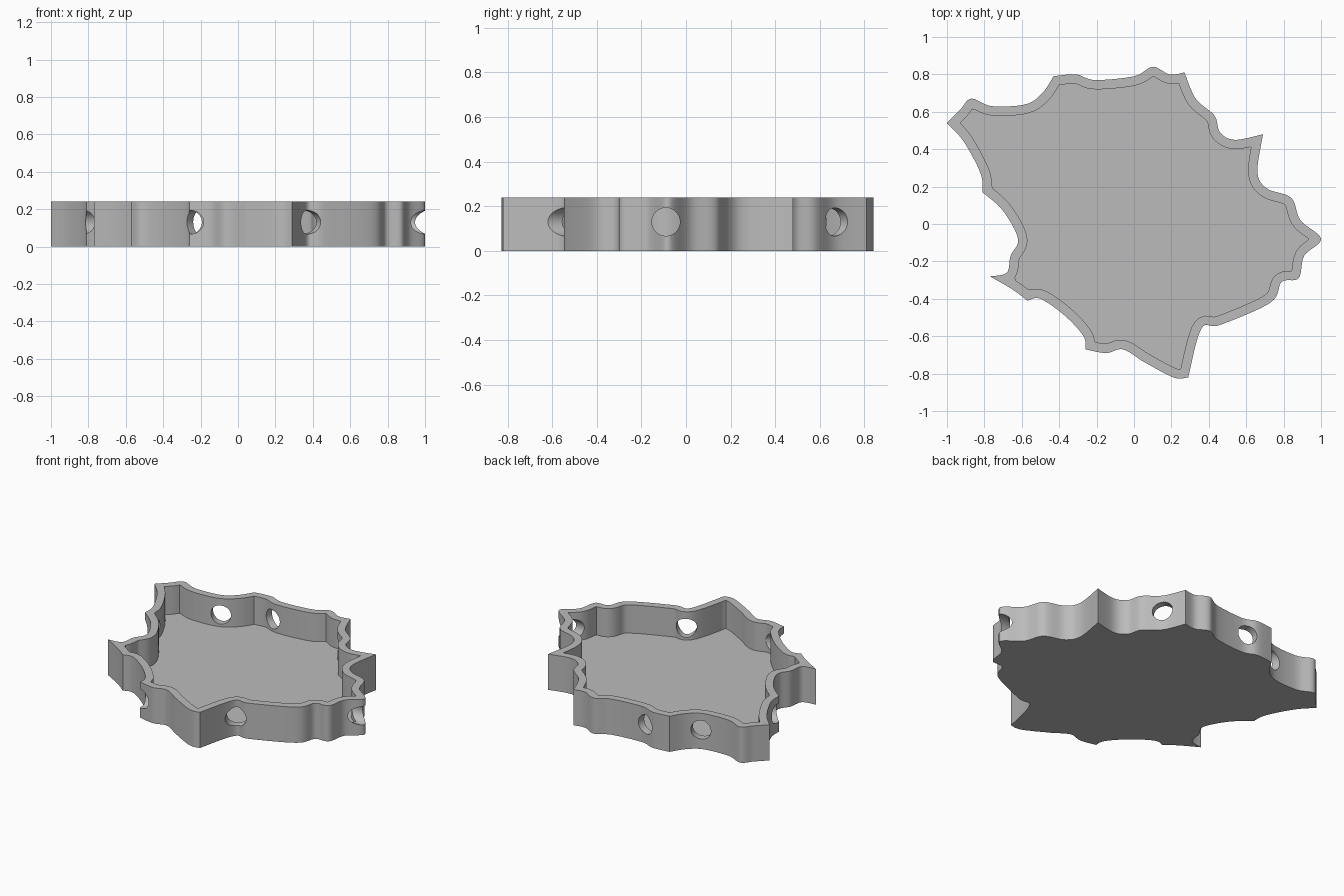
import bpy, bmesh, math
from mathutils import Vector
from mathutils.geometry import intersect_point_line

if "Cube" in bpy.data.objects:
    bpy.data.objects.remove(bpy.data.objects["Cube"])

HEIGHT, FLOOR, WALL = 0.24, 0.05, 0.05
HOLE_RADIUS, HOLE_Z = 0.063, 0.13

# Clockwise wavy outline: each run goes from one sharp corner to the next (hundredths)
RUNS = {
    "back_left": [(-100, 54), (-93, 61), (-87, 67), (-76, 63), (-58, 64), (-49, 70)],
    "back": [(-43, 79), (-31, 80), (-21, 77), (0, 79), (10, 84), (19, 80)],
    "back_right": [(27, 81), (33, 67), (43, 58), (46, 49), (54, 45)],
    "right": [(69, 48), (66, 28), (71, 19), (84, 14), (89, 2), (100, -8), (91, -17),
              (88, -29), (79, -31), (73, -42), (46, -54), (36, -56)],
    "front_point": [(29, -82), (21, -82)],
    "front": [(4, -73), (-6, -67), (-15, -69)],
    "front_left": [(-26, -67), (-27, -60), (-37, -49), (-50, -40)],
    "horn": [(-57, -41), (-65, -35)],
    "left": [(-77, -28), (-68, -26), (-66, -17), (-62, -8), (-70, 7)],
    "left_back": [(-81, 17), (-82, 27), (-91, 44)],
}

# Hole centre x, y and facing angle in degrees
HOLES = [(0.97, -0.09, 0), (0.335, 0.67, 38), (-0.25, 0.76, 80), (-0.56, 0.63, 110),
         (-0.8, 0.19, 195), (-0.24, -0.655, 230), (0.37, -0.54, -65)]


def spline(points, steps=8):
    """Catmull-Rom through the points, leaving out the last one."""
    points = [points[0]] + points + [points[-1]]
    out = []
    for a, b, c, d in zip(points, points[1:], points[2:], points[3:]):
        for i in range(steps):
            t = i / steps
            out.append(b + ((c - a) * t + (2 * a - 5 * b + 4 * c - d) * t ** 2
                            + (3 * b - a - 3 * c + d) * t ** 3) / 2)
    return out


def distance(point, loop):
    """Shortest distance from a point to a closed loop."""
    best = math.inf
    for a, b in zip(loop, loop[1:] + loop[:1]):
        nearest, t = intersect_point_line(point, a, b)
        nearest = a if t < 0 else b if t > 1 else nearest.to_2d()
        best = min(best, (point - nearest).length)
    return best


def inset(loop, width):
    """Parallel inner loop, without the points that fold over at tight corners."""
    out = []
    for a, b in zip(loop, loop[1:] + loop[:1]):
        along = (b - a).normalized()
        point = (a + b) / 2 + Vector((along.y, -along.x)) * width
        if distance(point, loop) > width * 0.985:
            out.append(point)
    return out


def prism(name, loop, low, high):
    """Upright solid with the loop as its plan."""
    bm = bmesh.new()
    face = bm.faces.new([bm.verts.new((p.x, p.y, low)) for p in loop])
    top = bmesh.ops.extrude_face_region(bm, geom=[face], use_keep_orig=True)["geom"]
    verts = [v for v in top if isinstance(v, bmesh.types.BMVert)]
    bmesh.ops.translate(bm, verts=verts, vec=(0, 0, high - low))
    bmesh.ops.recalc_face_normals(bm, faces=bm.faces)
    mesh = bpy.data.meshes.new(name)
    bm.to_mesh(mesh)
    bm.free()
    obj = bpy.data.objects.new(name, mesh)
    bpy.context.collection.objects.link(obj)
    return obj


def cut(target, cutter):
    """Subtract the cutter from the target and discard it."""
    modifier = target.modifiers.new("cut", "BOOLEAN")
    modifier.operation, modifier.solver, modifier.object = "DIFFERENCE", "EXACT", cutter
    bpy.ops.object.select_all(action="DESELECT")
    target.select_set(True)
    bpy.context.view_layer.objects.active = target
    bpy.ops.object.modifier_apply(modifier=modifier.name)
    bpy.data.objects.remove(cutter)


# Outline joined from the runs
runs = [[Vector(p) / 100 for p in run] for run in RUNS.values()]
outline = []
for run, following in zip(runs, runs[1:] + runs[:1]):
    outline += spline(run + [following[0]])

# Tray body with its hollow
tray = prism("tray", outline, 0, HEIGHT)
cut(tray, prism("hollow_cutter", inset(outline, WALL), FLOOR, HEIGHT * 2))

# Round holes through the wall
for x, y, angle in HOLES:
    bpy.ops.mesh.primitive_cylinder_add(vertices=48, radius=HOLE_RADIUS, depth=0.24,
                                        location=(x, y, HOLE_Z),
                                        rotation=(0, math.pi / 2, math.radians(angle)))
    cut(tray, bpy.context.object)

# Plain grey colour
grey = bpy.data.materials.new("plain_grey")
grey.use_nodes = True
grey.diffuse_color = (0.5, 0.5, 0.5, 1)
grey.node_tree.nodes["Principled BSDF"].inputs["Base Color"].default_value = grey.diffuse_color
tray.data.materials.clear()
tray.data.materials.append(grey)
bpy.ops.object.shade_smooth_by_angle(angle=math.radians(35))
